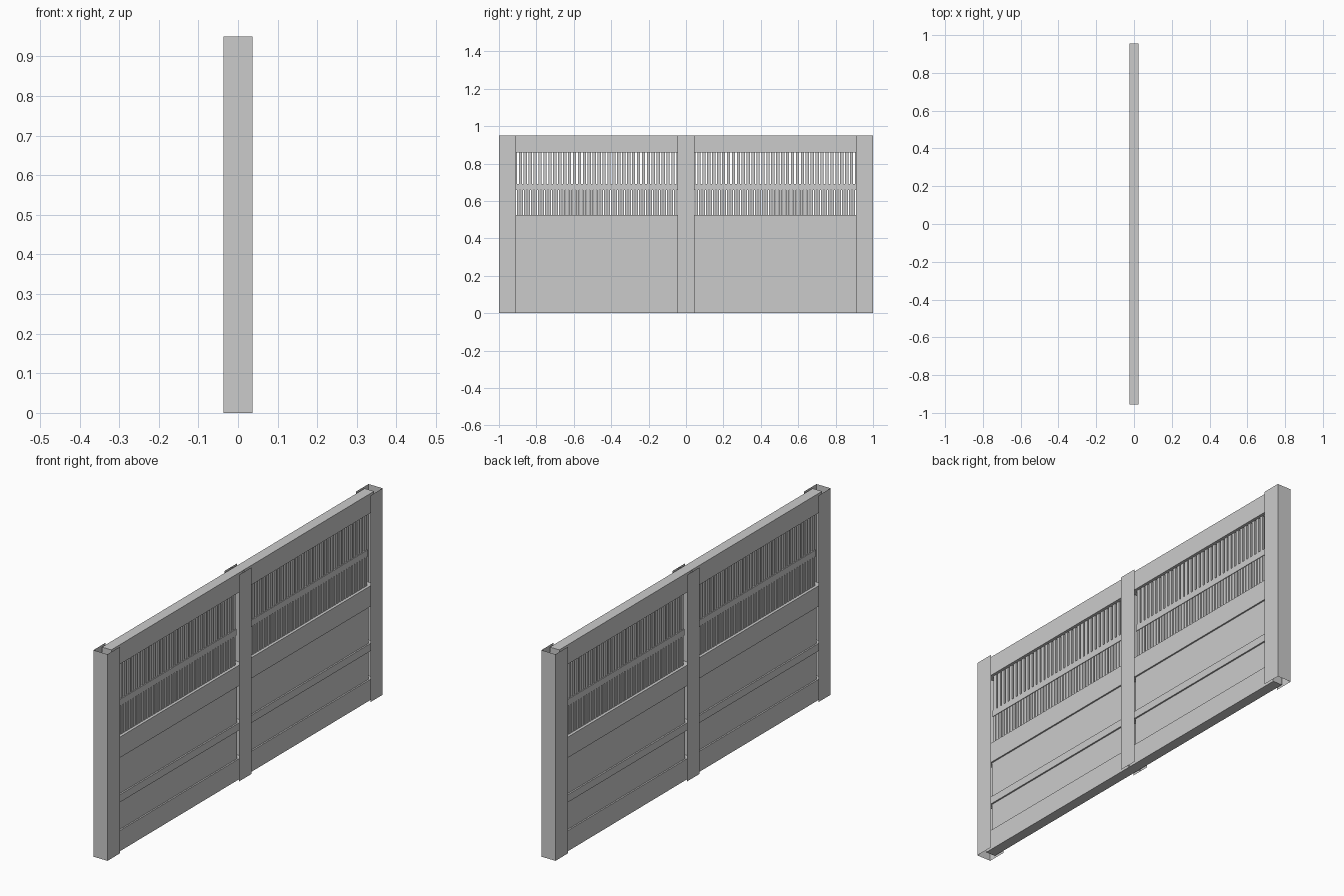
import bpy, bmesh
from mathutils import Matrix, Vector

if "Cube" in bpy.data.objects:
    bpy.data.objects.remove(bpy.data.objects["Cube"])


def finish(name, bm):
    mesh = bpy.data.meshes.new(name)
    bm.to_mesh(mesh)
    bm.free()
    obj = bpy.data.objects.new(name, mesh)
    bpy.context.collection.objects.link(obj)
    return obj


def add_box(bm, hx, y0, y1, z0, z1):
    size = Matrix.Diagonal((2 * hx, y1 - y0, z1 - z0, 1))
    centre = Matrix.Translation((0, (y0 + y1) / 2, (z0 + z1) / 2))
    bmesh.ops.create_cube(bm, size=1, matrix=centre @ size)


def box(name, *dims):
    bm = bmesh.new()
    add_box(bm, *dims)
    return finish(name, bm)


def sheet_post(name, paths):
    """Open-ended thin sheet channel: plan paths extruded upward."""
    bm = bmesh.new()
    for path in paths:
        verts = [bm.verts.new((x, y, 0)) for x, y in path]
        edges = [bm.edges.new(p) for p in zip(verts, verts[1:])]
        res = bmesh.ops.extrude_edge_only(bm, edges=edges)
        top = [g for g in res["geom"] if isinstance(g, bmesh.types.BMVert)]
        bmesh.ops.translate(bm, verts=top, vec=Vector((0, 0, H)))
    bmesh.ops.recalc_face_normals(bm, faces=bm.faces)
    return finish(name, bm)


H = 0.95
PX = 0.036      # half depth of the posts
RX = 0.024      # half depth of the rails

# End posts: channels open toward the fence
for side, s in (("left", -1), ("right", 1)):
    sheet_post(side + "_end_post",
               [[(PX, s * 0.91), (PX, s), (-PX, s), (-PX, s * 0.91)]])

# Middle post: two flanges joined by a web
sheet_post("middle_post", [[(PX, -0.045), (PX, 0.045)],
                           [(-PX, -0.045), (-PX, 0.045)],
                           [(-PX, 0), (PX, 0)]])

# Full-length horizontal rails slotted into the posts
for name, z0, z1 in (("bottom_rail", 0, 0.095), ("lower_rail", 0.225, 0.26),
                     ("centre_rail", 0.43, 0.525), ("top_rail", 0.86, H)):
    box(name, RX, -0.955, 0.955, z0, z1)

for side, s in (("left", -1), ("right", 1)):
    y0, y1 = sorted((s * 0.03, s * 0.925))
    # Recessed solid panels
    box(side + "_lower_panel", 0.017, y0, y1, 0.095, 0.225)
    box(side + "_upper_panel", 0.017, y0, y1, 0.26, 0.43)
    # Thin rail between the two slat rows
    box(side + "_slat_rail", 0.014, y0, y1, 0.66, 0.69)
    # Rows of vertical slats
    for row, z0, z1, n, fill in (("lower", 0.525, 0.66, 48, 0.75),
                                 ("upper", 0.69, 0.86, 34, 0.65)):
        bm = bmesh.new()
        pitch = (y1 - y0) / n
        for i in range(n):
            c = y0 + (i + 0.5) * pitch
            add_box(bm, 0.011, c - pitch * fill / 2, c + pitch * fill / 2, z0, z1)
        finish(f"{side}_{row}_slats", bm)
